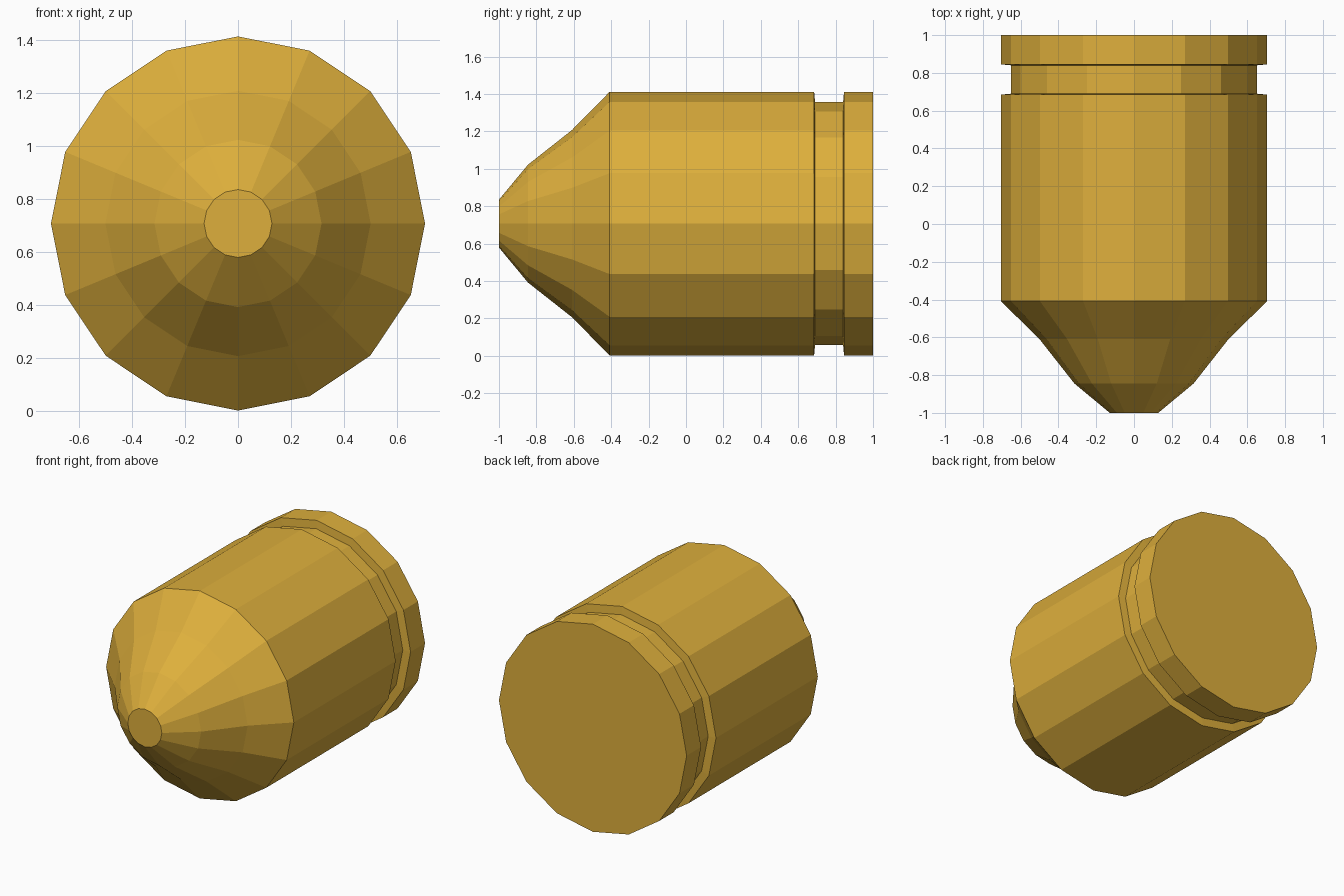
import bpy, bmesh, math

if "Cube" in bpy.data.objects:
    bpy.data.objects.remove(bpy.data.objects["Cube"])

SIDES = 16
AXIS_Z = 0.707

# Profile along the length: (y, radius) from nose tip to base rim
PROFILE = [
    (-1.0, 0.128), (-0.845, 0.315), (-0.61, 0.5), (-0.408, 0.705),  # nose
    (0.685, 0.705),                                                 # casing
    (0.69, 0.65), (0.84, 0.65),                                     # groove
    (0.845, 0.705), (1.0, 0.705),                                   # rim
]

brass = bpy.data.materials.new("brass")
brass.diffuse_color = (0.73, 0.43, 0.045, 1)
brass.use_nodes = True
brass.node_tree.nodes["Principled BSDF"].inputs["Base Color"].default_value = brass.diffuse_color


def ring(bm, y, radius):
    angles = [2 * math.pi * i / SIDES for i in range(SIDES)]
    return [bm.verts.new((radius * math.cos(a), y, AXIS_Z + radius * math.sin(a)))
            for a in angles]


# Lathe the profile around the y axis and cap both ends
bm = bmesh.new()
rings = [ring(bm, y, r) for y, r in PROFILE]
for a, b in zip(rings, rings[1:]):
    for i in range(SIDES):
        j = (i + 1) % SIDES
        bm.faces.new((a[i], a[j], b[j], b[i]))
bm.faces.new(rings[0])
bm.faces.new(rings[-1])
bmesh.ops.recalc_face_normals(bm, faces=bm.faces)

mesh = bpy.data.meshes.new("cartridge")
bm.to_mesh(mesh)
bm.free()
mesh.materials.append(brass)
bpy.context.collection.objects.link(bpy.data.objects.new("cartridge", mesh))
